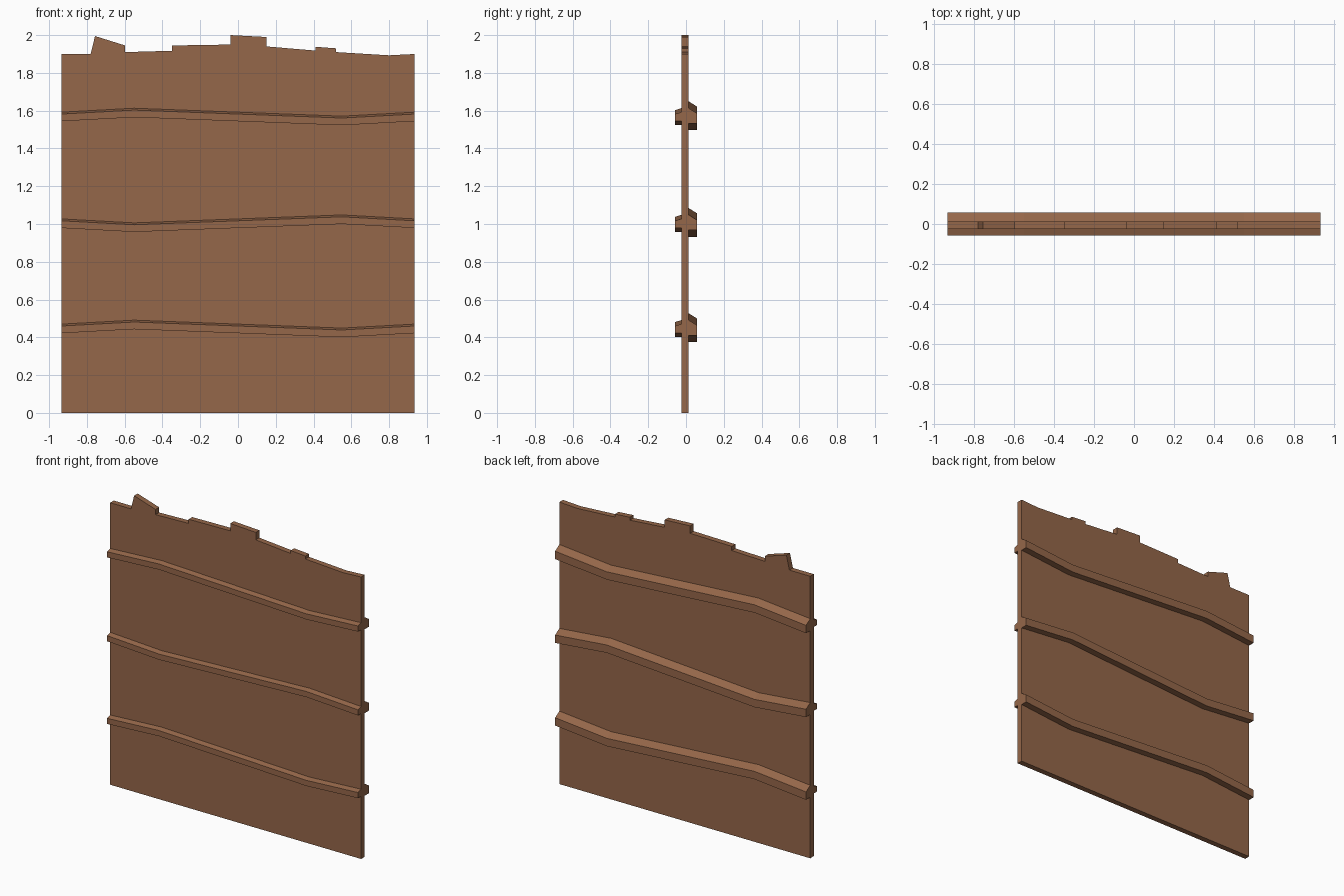
import bpy, bmesh

if "Cube" in bpy.data.objects:
    bpy.data.objects.remove(bpy.data.objects["Cube"])

wood = bpy.data.materials.new("brown wood")
wood.diffuse_color = (0.30, 0.135, 0.067, 1)
wood.use_nodes = True
wood.node_tree.nodes["Principled BSDF"].inputs["Base Color"].default_value = wood.diffuse_color

HALF = 0.935
Y_FRONT, Y_BACK, Y_OUT = -0.025, 0.013, 0.0575


def loft(name, rings):
    """Join matching closed rings of points and cap both ends."""
    bm = bmesh.new()
    loops = [[bm.verts.new(p) for p in ring] for ring in rings]
    n = len(loops[0])
    for a, b in zip(loops, loops[1:]):
        for i in range(n):
            j = (i + 1) % n
            bm.faces.new((a[i], a[j], b[j], b[i]))
    bm.faces.new(loops[0])
    bm.faces.new(loops[-1][::-1])
    bmesh.ops.recalc_face_normals(bm, faces=bm.faces)
    mesh = bpy.data.meshes.new(name)
    bm.to_mesh(mesh)
    bm.free()
    mesh.materials.append(wood)
    obj = bpy.data.objects.new(name, mesh)
    bpy.context.collection.objects.link(obj)
    return obj


# Wall panel with a ragged top edge
outline = [(-HALF, 0), (-HALF, 1.9), (-0.78, 1.9), (-0.757, 1.995), (-0.597, 1.945),
           (-0.597, 1.91), (-0.35, 1.917), (-0.35, 1.945), (-0.04, 1.95), (-0.04, 2.0),
           (0.15, 1.99), (0.15, 1.94), (0.41, 1.918), (0.41, 1.938), (0.52, 1.93),
           (0.52, 1.91), (0.80, 1.893), (HALF, 1.9), (HALF, 0)]
loft("wall_panel", [[(x, y, z) for x, z in outline] for y in (Y_FRONT, Y_BACK)])


# Rails with a sloped top, bending up and down along the wall
def rail(name, z, bend, y_wall, y_out, rise, height):
    rings = []
    for x, s in ((-HALF, 0), (-0.55, 1), (0.55, -1), (HALF, 0)):
        t = z + s * bend
        rings.append([(x, y_wall, t + rise), (x, y_out, t),
                      (x, y_out, t - height), (x, y_wall, t - height)])
    loft(name, rings)


for label, z, way in (("lower", 0.46, 1), ("middle", 1.017, -1), ("upper", 1.582, 1)):
    rail(label + "_front_rail", z, way * 0.021, Y_FRONT, -Y_OUT, 0.01, 0.038)
    rail(label + "_back_rail", z + 0.004, way * 0.036, Y_BACK, Y_OUT, 0.028, 0.053)
